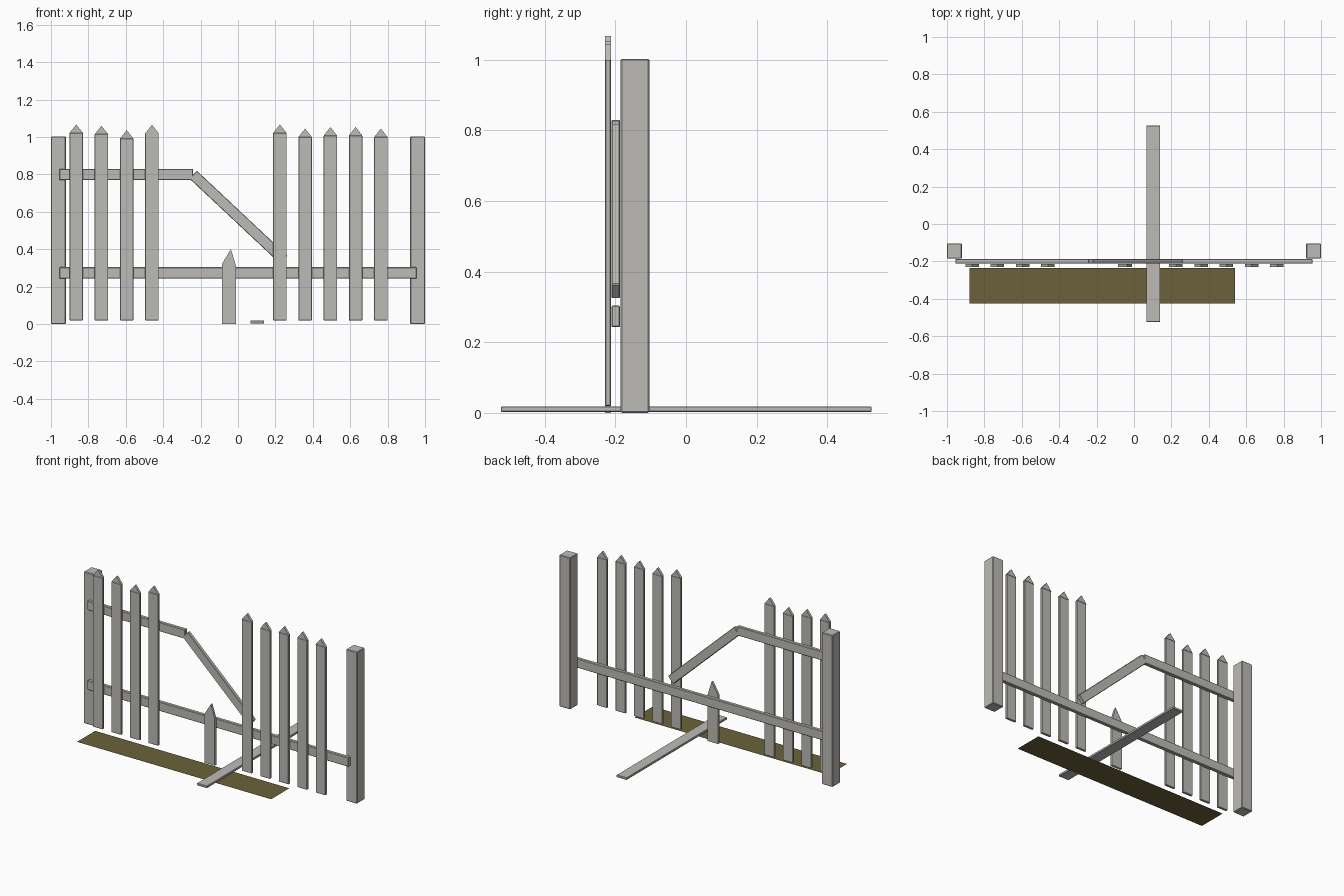
import bpy
import bmesh
from mathutils import Vector

cube = bpy.data.objects.get("Cube")
if cube:
    bpy.data.objects.remove(cube, do_unlink=True)


def material(name, color):
    mat = bpy.data.materials.new(name)
    mat.use_nodes = True
    mat.diffuse_color = color
    bsdf = mat.node_tree.nodes["Principled BSDF"]
    bsdf.inputs["Base Color"].default_value = color
    bsdf.inputs["Roughness"].default_value = 0.9
    return mat


WOOD = material("weathered_grey_wood", (0.51, 0.50, 0.47, 1))
EARTH = material("olive_earth", (0.147, 0.12, 0.042, 1))


def board(name, outline, y0, y1, bevel=0.003):
    """Extrude an (x, z) outline from y0 back to y1."""
    bm = bmesh.new()
    face = bm.faces.new([bm.verts.new((x, y0, z)) for x, z in outline])
    out = bmesh.ops.extrude_face_region(bm, geom=[face])
    moved = [v for v in out["geom"] if isinstance(v, bmesh.types.BMVert)]
    bmesh.ops.translate(bm, verts=moved, vec=(0, y1 - y0, 0))
    bmesh.ops.recalc_face_normals(bm, faces=bm.faces)
    mesh = bpy.data.meshes.new(name)
    bm.to_mesh(mesh)
    bm.free()
    mesh.materials.append(WOOD)
    obj = bpy.data.objects.new(name, mesh)
    bpy.context.collection.objects.link(obj)
    if bevel:
        mod = obj.modifiers.new("worn_edges", "BEVEL")
        mod.width = bevel
        mod.segments = 1
    return obj


def rect(x0, x1, z0, z1):
    return [(x0, z0), (x1, z0), (x1, z1), (x0, z1)]


# End posts
for side, x in (("right", -0.96), ("left", 0.96)):
    board(side + "_post", rect(x - 0.04, x + 0.04, 0, 1.003), -0.185, -0.104, 0.004)

# Horizontal rails
RAIL_Y = (-0.211, -0.187)
board("lower_rail", rect(-0.955, 0.955, 0.243, 0.304), *RAIL_Y)
board("upper_rail", rect(-0.955, -0.24, 0.77, 0.83), *RAIL_Y)

# Broken half of the upper rail, hanging down
top, end = Vector((-0.22, 0.82)), Vector((0.265, 0.365))
along = (end - top).normalized()
drop = Vector((along.y, -along.x)) * 0.058
board("broken_rail", [top, end, end + drop, top + drop], *RAIL_Y)

# Pickets with pointed tips
PICKET_Y = (-0.229, -0.213)
HALF = 0.036
first_tips = (1.067, 1.06, 1.037, 1.065)
last_tips = (1.067, 1.045, 1.053, 1.053, 1.045)
pickets = [(-0.865 + 0.135 * i, t) for i, t in enumerate(first_tips)]
pickets += [(0.224 + 0.135 * i, t) for i, t in enumerate(last_tips)]
for i, (x, tip) in enumerate(pickets, 1):
    neck = tip - 0.045
    board(f"picket_{i}", rect(x - HALF, x + HALF, 0.02, neck), *PICKET_Y, 0.002)
    board(f"picket_tip_{i}", [(x - HALF, neck), (x + HALF, neck), (x, tip)], *PICKET_Y, 0)

# Snapped picket stump
board("broken_picket", [(-0.086, 0), (-0.01, 0), (-0.01, 0.31), (-0.038, 0.40),
                        (-0.072, 0.345), (-0.086, 0.32)], *PICKET_Y, 0)

# Fallen plank lying across the ground
board("fallen_plank", rect(0.066, 0.14, 0.003, 0.018), -0.524, 0.526, 0.002)

# Flat strip of earth
bpy.ops.mesh.primitive_plane_add(size=1, location=(-0.17, -0.33, 0))
strip = bpy.context.object
strip.name = "earth_strip"
strip.scale = (1.42, 0.19, 1)
strip.data.materials.append(EARTH)
